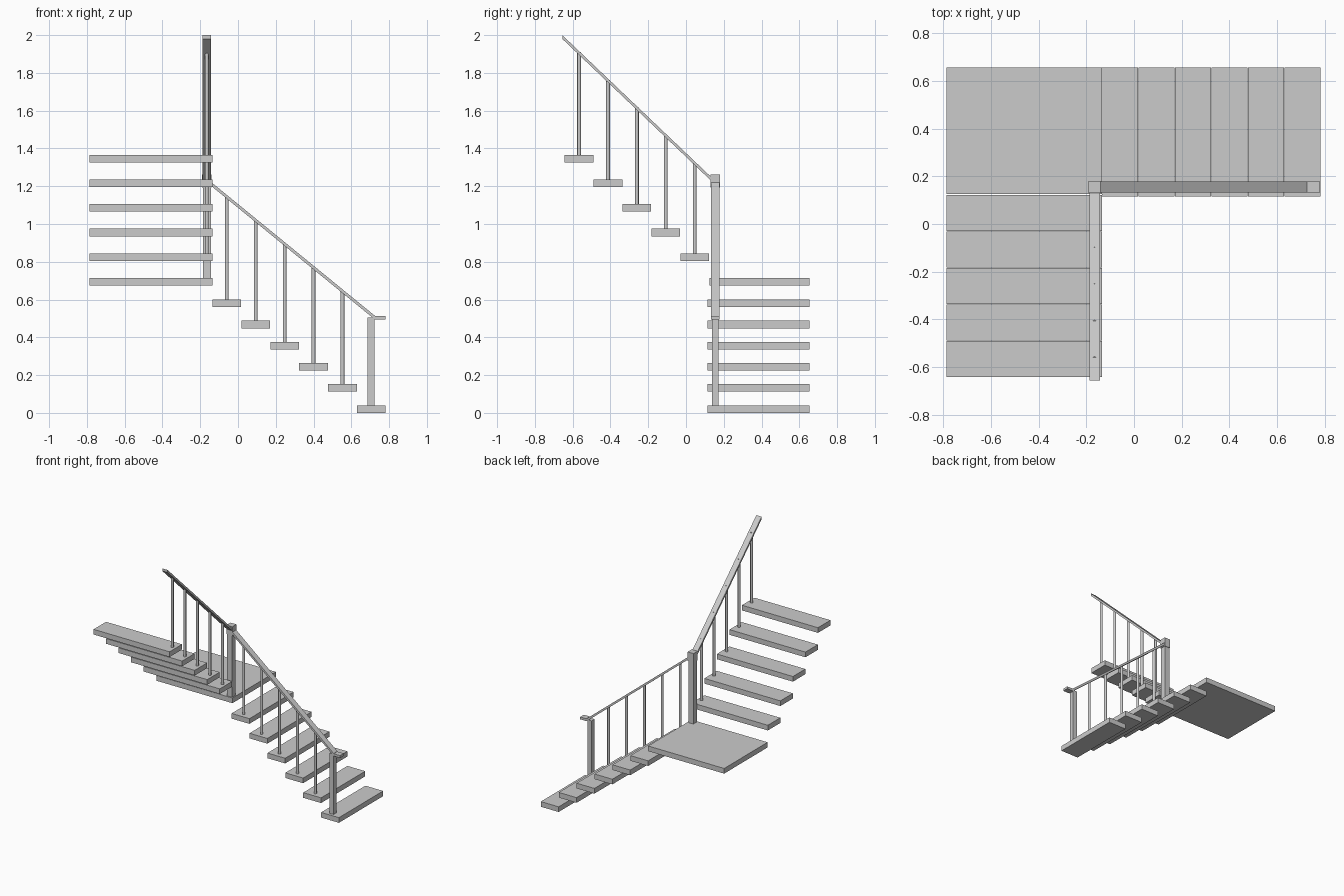
import bpy
import math
from mathutils import Vector

if "Cube" in bpy.data.objects:
    bpy.data.objects.remove(bpy.data.objects["Cube"], do_unlink=True)

grey = bpy.data.materials.new("plain_grey")
grey.use_nodes = True
COLOUR = (0.6, 0.6, 0.6, 1)
grey.diffuse_color = COLOUR
grey.node_tree.nodes["Principled BSDF"].inputs["Base Color"].default_value = COLOUR


def box(name, low, high):
    """Box between two opposite corners."""
    low, high = Vector(low), Vector(high)
    bpy.ops.mesh.primitive_cube_add(size=1, location=(low + high) / 2)
    ob = bpy.context.object
    ob.name = name
    ob.scale = high - low
    ob.data.materials.append(grey)
    return ob


def post(name, x, y, bottom, top, half):
    return box(name, (x - half, y - half, bottom), (x + half, y + half, top))


def baluster(name, x, y, bottom, top):
    bpy.ops.mesh.primitive_cylinder_add(vertices=12, radius=0.01, depth=top - bottom,
                                        location=(x, y, (bottom + top) / 2))
    ob = bpy.context.object
    ob.name = name
    ob.data.materials.append(grey)
    bpy.ops.object.shade_smooth_by_angle(angle=math.radians(40))


def rail(name, start, end, side):
    """Flat handrail with plumb-cut ends, swept between two points."""
    side, up = Vector(side) * 0.0225, Vector((0, 0, 0.01))
    verts = [Vector(p) + s * side + u * up
             for p in (start, end) for s, u in ((-1, -1), (1, -1), (1, 1), (-1, 1))]
    faces = [(3, 2, 1, 0), (4, 5, 6, 7)]
    faces += [(i, (i + 1) % 4, (i + 1) % 4 + 4, i + 4) for i in range(4)]
    mesh = bpy.data.meshes.new(name)
    mesh.from_pydata(verts, [], faces)
    mesh.materials.append(grey)
    ob = bpy.data.objects.new(name, mesh)
    bpy.context.collection.objects.link(ob)


THICK, GOING = 0.04, 0.153
RAIL_X, RAIL_Y = -0.165, 0.155

# Lower flight, climbing towards the right
for i in range(6):
    x, z = 0.63 - i * GOING, i * 0.112
    box(f"lower_tread_{i + 1}", (x, 0.115, z), (x + 0.152, 0.655, z + THICK))
    if i:
        mid = x + 0.076
        baluster(f"lower_baluster_{i}", mid, RAIL_Y, z + THICK, 1.21 - 0.815 * (mid + 0.14))

# Landing
box("landing", (-0.785, 0.125, 0.675), (-0.135, 0.655, 0.675 + THICK))

# Upper flight, climbing towards the front
for i in range(5):
    y, z = 0.122 - i * GOING, 0.805 + i * 0.13
    box(f"upper_tread_{i + 1}", (-0.785, y - 0.152, z), (-0.135, y, z + THICK))
    mid = y - 0.076
    baluster(f"upper_baluster_{i + 1}", RAIL_X, mid, z + THICK, 1.237 + 0.96 * (0.135 - mid))

# Newel posts and the cap on the landing post
post("bottom_newel", 0.704, RAIL_Y, THICK, 0.505, 0.018)
post("landing_newel", RAIL_X, RAIL_Y, 0.715, 1.2, 0.021)
post("landing_newel_cap", RAIL_X, RAIL_Y, 1.192, 1.262, 0.025)

# Handrails
rail("lower_handrail", (-0.145, RAIL_Y, 1.214), (0.725, RAIL_Y, 0.504), (0, 1, 0))
rail("upper_handrail", (RAIL_X, 0.135, 1.237), (RAIL_X, -0.655, 1.99), (1, 0, 0))
box("handrail_end", (0.722, 0.1325, 0.494), (0.78, 0.1775, 0.512))
